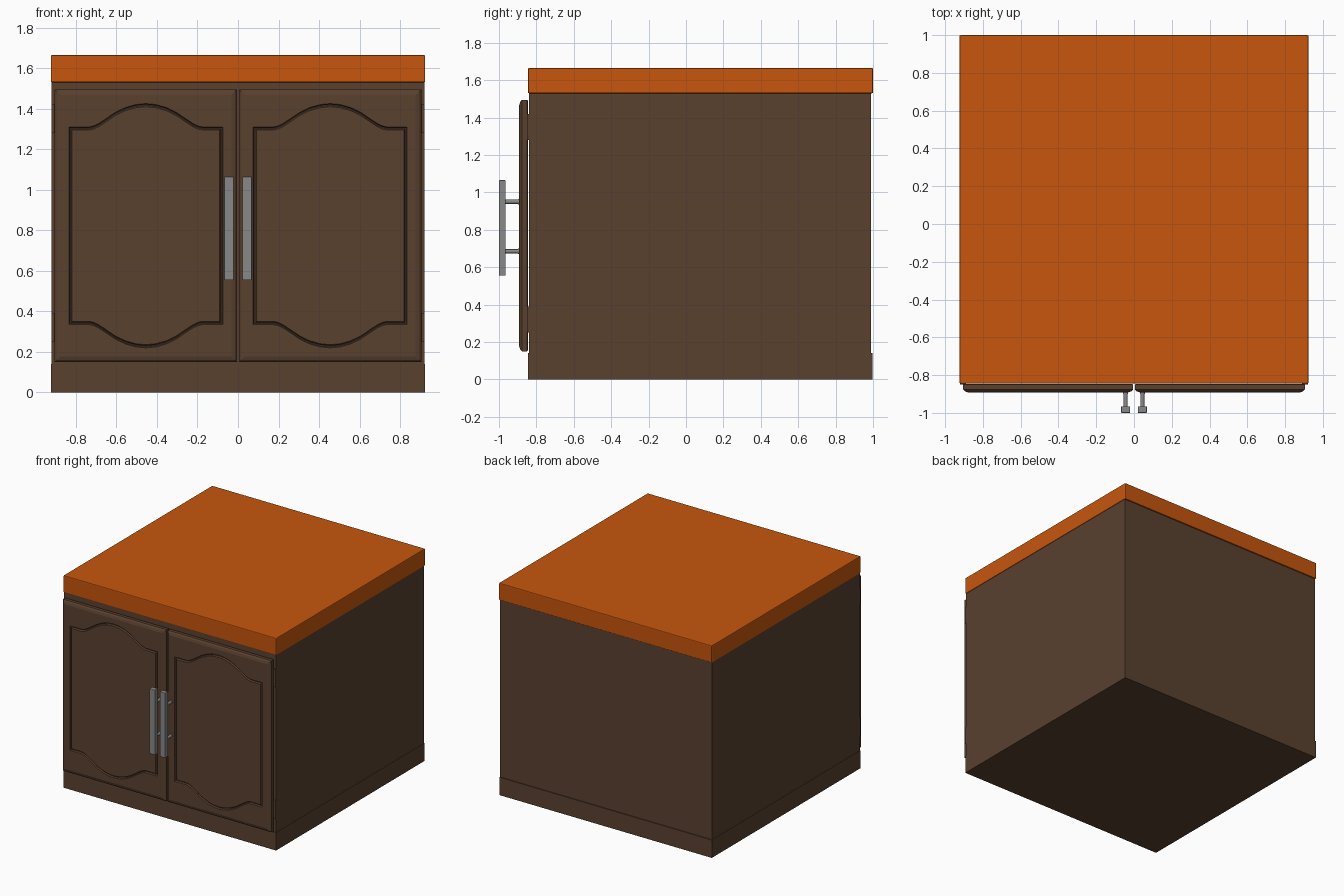
import bpy, bmesh, math

if "Cube" in bpy.data.objects:
    bpy.data.objects.remove(bpy.data.objects["Cube"])


def material(name, rgb):
    m = bpy.data.materials.new(name)
    m.diffuse_color = (*rgb, 1)
    m.use_nodes = True
    m.node_tree.nodes["Principled BSDF"].inputs["Base Color"].default_value = m.diffuse_color
    return m


BROWN = material("brown_wood", (0.100, 0.052, 0.028))
ORANGE = material("orange_top", (0.57, 0.092, 0.004))
GREY = material("grey_metal", (0.25, 0.25, 0.25))


def finish(bm, name, mat):
    bmesh.ops.recalc_face_normals(bm, faces=bm.faces)
    me = bpy.data.meshes.new(name)
    bm.to_mesh(me)
    bm.free()
    me.materials.append(mat)
    ob = bpy.data.objects.new(name, me)
    bpy.context.collection.objects.link(ob)
    return ob


def box(name, x, y, z, mat, bevel=0.0):
    bm = bmesh.new()
    bmesh.ops.create_cube(bm, size=1)
    for v in bm.verts:
        v.co = [lo + (c + 0.5) * (hi - lo) for c, (lo, hi) in zip(v.co, (x, y, z))]
    if bevel:
        bmesh.ops.bevel(bm, geom=bm.edges[:], offset=bevel, segments=2,
                        profile=0.5, affect='EDGES')
    return finish(bm, name, mat)


def rod(name, x, z, y0, y1, r, mat):
    bpy.ops.mesh.primitive_cylinder_add(vertices=20, radius=r, depth=y1 - y0,
                                        location=(x, (y0 + y1) / 2, z),
                                        rotation=(math.pi / 2, 0, 0))
    ob = bpy.context.object
    ob.name = name
    ob.data.materials.append(mat)
    bpy.ops.object.shade_smooth_by_angle()


# cabinet carcass, plinth and worktop
box("plinth", (-0.922, 0.922), (-0.845, 0.997), (0, 0.14), BROWN)
box("cabinet_body", (-0.92, 0.92), (-0.84, 0.99), (0.14, 1.53), BROWN)
box("worktop", (-0.924, 0.924), (-0.845, 1.0), (1.53, 1.665), ORANGE, 0.006)

# half of the arched panel edge: distance from centre, rise
ARCH = [(0.28, 0), (0.26, 0.004), (0.235, 0.015), (0.20, 0.038), (0.15, 0.072),
        (0.10, 0.096), (0.05, 0.110)]
ARCH = [(-x, r) for x, r in ARCH] + [(0, 0.115)] + [(x, r) for x, r in reversed(ARCH)]
CX, CZ = 0.455, 0.8225   # door centre
HW, HH = 0.45, 0.6725    # door half size


def panel_loop(inset, y):
    half, zs = 0.38 - inset, 0.488 - inset
    top = [(-half, zs)] + [(x, zs + r) for x, r in ARCH] + [(half, zs)]
    return [(x, y, z) for x, z in top] + [(x, y, -z) for x, z in reversed(top)]


def rect_loop(inset, y):
    # same point count as the panel, spread along top and bottom edges
    k = (HW - inset) / 0.38
    return [(x * k, y, math.copysign(HH - inset, z)) for x, _, z in panel_loop(0, y)]


def door(name, side):
    loops = [rect_loop(0.004, -0.846), rect_loop(0, -0.850), rect_loop(0, -0.876),
             rect_loop(0.010, -0.886), rect_loop(0.028, -0.892),
             panel_loop(0, -0.892), panel_loop(0.005, -0.882),
             panel_loop(0.010, -0.882), panel_loop(0.016, -0.892)]
    bm = bmesh.new()
    rings = [[bm.verts.new((side * (CX + x), y, CZ + z)) for x, y, z in lp] for lp in loops]
    for a, b in zip(rings, rings[1:]):
        n = len(a)
        for i in range(n):
            j = (i + 1) % n
            bm.faces.new((a[i], a[j], b[j], b[i]))
    # back and raised centre are closed by strips between top and bottom edges
    for ring in (rings[0], rings[-1]):
        n = len(ring)
        for i in range(n // 2 - 1):
            bm.faces.new((ring[i], ring[i + 1], ring[n - 2 - i], ring[n - 1 - i]))
    finish(bm, name, BROWN)


# doors, hinges and handles on both sides
for side, tag in ((-1, "left"), (1, "right")):
    door(tag + "_door", side)
    for k, z in enumerate((0.32, 1.35)):
        xs = sorted((side * 0.89, side * 0.92))
        box(f"{tag}_hinge_{k + 1}", xs, (-0.849, -0.835), (z - 0.07, z + 0.07), BROWN)
    xs = sorted((side * 0.021, side * 0.068))
    box(tag + "_handle_bar", xs, (-1.0, -0.965), (0.555, 1.065), GREY, 0.003)
    for k, z in enumerate((0.685, 0.95)):
        rod(f"{tag}_handle_post_{k + 1}", side * 0.0445, z, -0.97, -0.888, 0.011, GREY)
        rod(f"{tag}_handle_flange_{k + 1}", side * 0.0445, z, -0.899, -0.889, 0.014, GREY)
